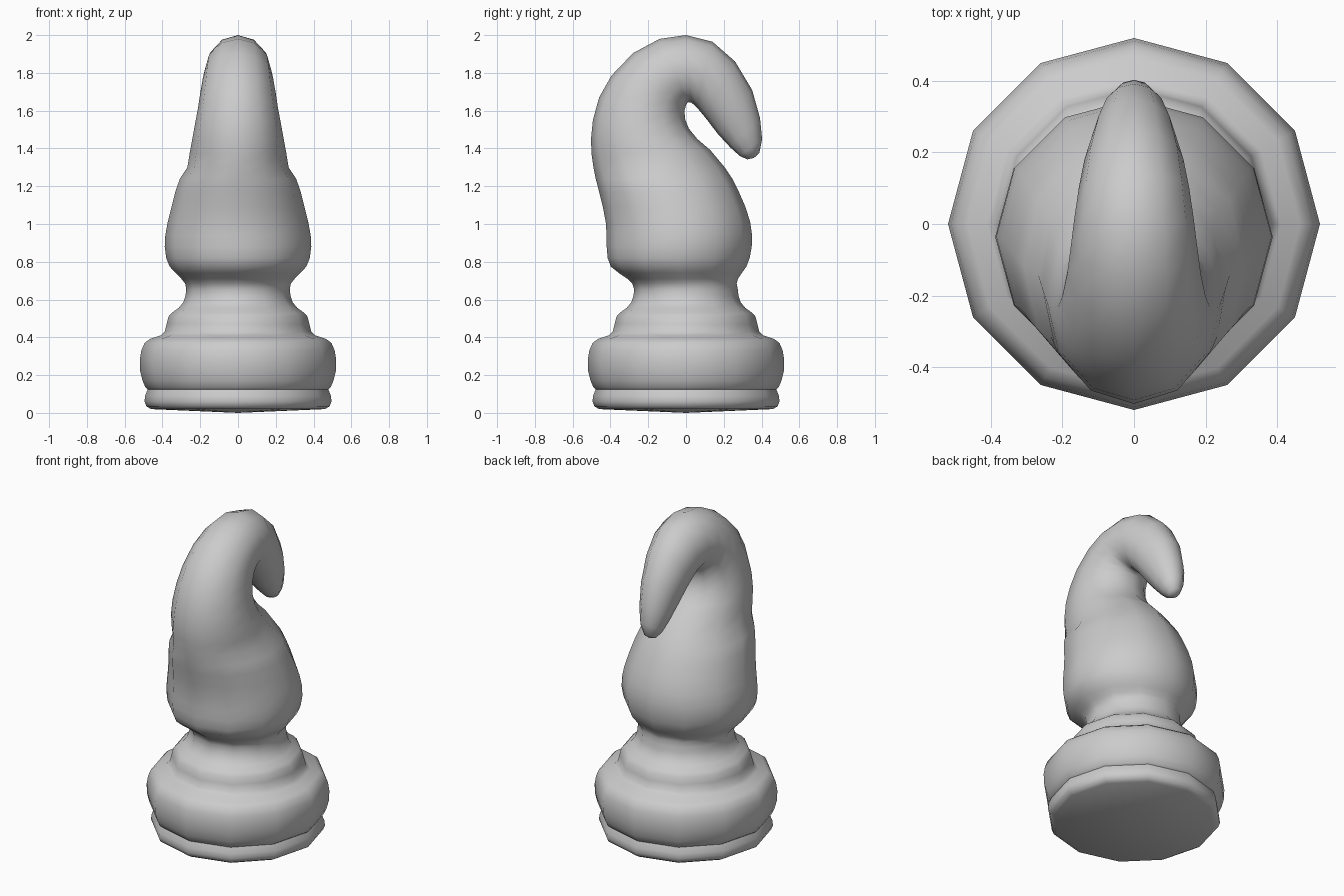
import bpy, bmesh, math
from mathutils import Vector

N = 12

grey = bpy.data.materials.new("pale grey")
grey.diffuse_color = (0.6, 0.6, 0.6, 1)

def loft(name, rings, end_low, end_high):
    """Each ring: front (y, z), back (y, z), half width in x."""
    bm = bmesh.new()
    loops = []
    for f, b, hx in rings:
        f, b = Vector((0, *f)), Vector((0, *b))
        mid, half = (f + b) / 2, (b - f) / 2
        loops.append([bm.verts.new(mid + half * math.sin(2 * math.pi * i / N)
                      + Vector((hx * math.cos(2 * math.pi * i / N), 0, 0))) for i in range(N)])
    for a, b in zip(loops, loops[1:]):
        for i in range(N):
            j = (i + 1) % N
            bm.faces.new((a[i], a[j], b[j], b[i]))
    for loop, tip in ((loops[0], end_low), (loops[-1], end_high)):
        if tip:
            c = bm.verts.new((0, *tip))
            for i in range(N):
                bm.faces.new((loop[i], loop[(i + 1) % N], c))
    bmesh.ops.recalc_face_normals(bm, faces=bm.faces)
    me = bpy.data.meshes.new(name)
    bm.to_mesh(me)
    bm.free()
    me.materials.append(grey)
    ob = bpy.data.objects.new(name, me)
    bpy.context.collection.objects.link(ob)
    bpy.ops.object.select_all(action='DESELECT')
    ob.select_set(True)
    bpy.context.view_layer.objects.active = ob
    bpy.ops.object.shade_smooth_by_angle(angle=math.radians(65))
    return ob

# Turned foot, moulding and neck: radius, height
foot = [(.46, .02), (.485, .035), (.495, .06), (.492, .09), (.478, .125), (.49, .135), (.505, .17),
        (.518, .22), (.52, .28), (.512, .33), (.495, .37), (.465, .392), (.41, .41), (.388, .43),
        (.378, .47), (.368, .51), (.35, .53), (.315, .555), (.29, .585), (.278, .62), (.274, .655)]
rings = [((-r, z), (r, z), r) for r, z in foot]

# Bulbous body: front y, back y, height, half width
body = [(-.285, .268, .685, .28), (-.31, .275, .71, .30), (-.355, .295, .74, .33),
        (-.398, .32, .775, .362), (-.415, .337, .82, .38), (-.42, .348, .88, .388),
        (-.42, .35, .94, .385), (-.425, .34, 1.01, .372), (-.44, .315, 1.09, .352),
        (-.46, .28, 1.17, .332), (-.478, .245, 1.24, .308), (-.49, .205, 1.30, .268)]
rings += [((f, z), (b, z), h) for f, b, z, h in body]

# Curling hook: outer edge, inner edge, half width
rings += [((-.50, 1.37), (.13, 1.39), .255), ((-.503, 1.45), (.06, 1.45), .242),
          ((-.493, 1.55), (.015, 1.505), .228), ((-.46, 1.67), (-.005, 1.555), .212),
          ((-.395, 1.785), (-.008, 1.6), .20), ((-.28, 1.905), (0, 1.63), .187),
          ((-.14, 1.98), (.01, 1.645), .177), ((0, 2.0), (.028, 1.643), .167),
          ((.14, 1.965), (.055, 1.62), .155), ((.26, 1.86), (.105, 1.56), .138),
          ((.35, 1.71), (.17, 1.475), .113), ((.392, 1.56), (.235, 1.405), .088),
          ((.403, 1.45), (.285, 1.36), .062), ((.388, 1.375), (.325, 1.342), .033)]
loft("hooked_piece", rings, (0, 0), (.36, 1.35))
